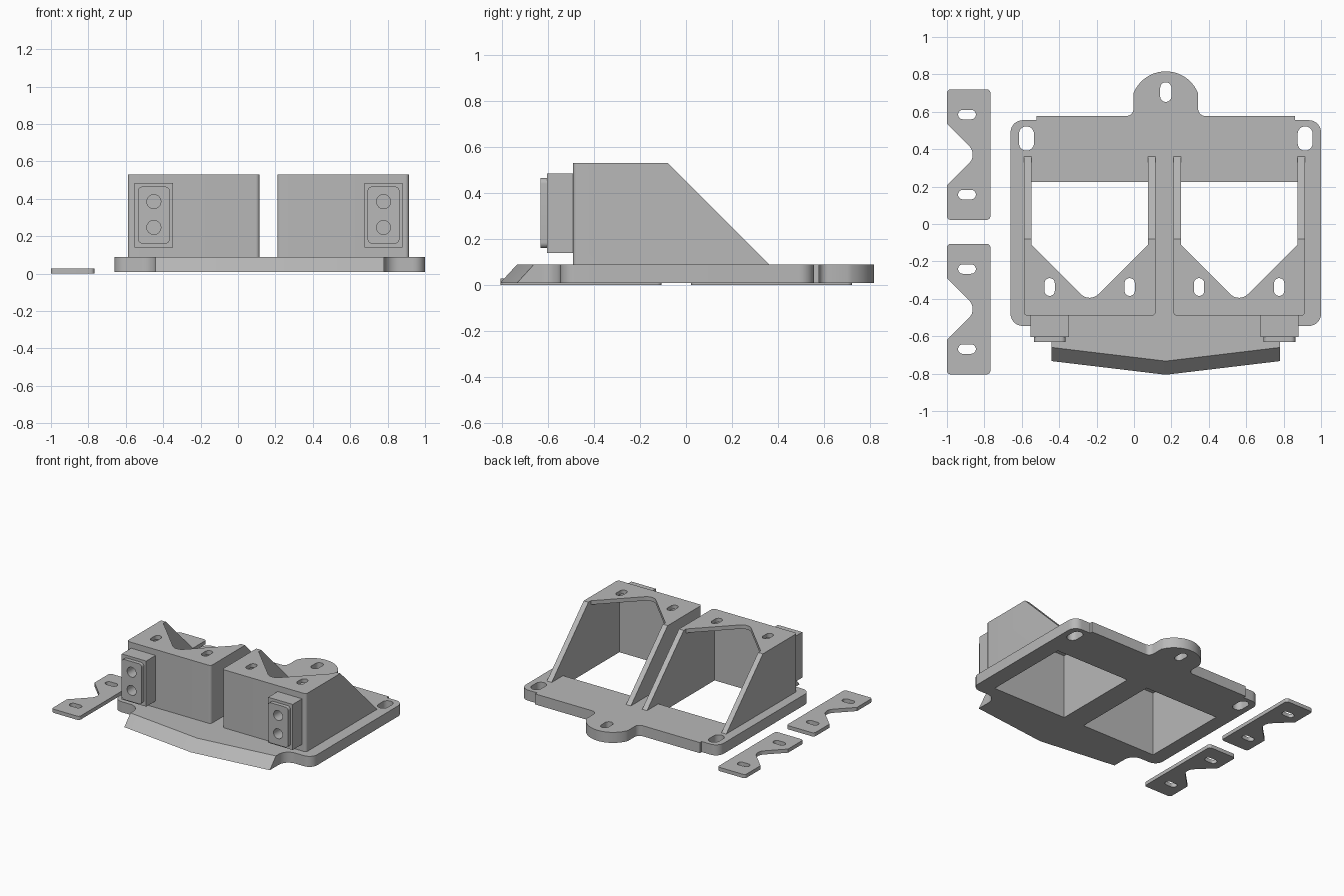
import bpy, bmesh, math
from mathutils import Vector, Matrix

cube = bpy.data.objects.get("Cube")
if cube:
    bpy.data.objects.remove(cube, do_unlink=True)

grey = bpy.data.materials.new("plain grey")
grey.use_nodes = True
colour = (0.48, 0.48, 0.48, 1)
grey.diffuse_color = colour
grey.node_tree.nodes["Principled BSDF"].inputs["Base Color"].default_value = colour


def fillet(points, steps=8):
    """Round the corners of a closed outline; each point is (x, y) or (x, y, radius)."""
    out = []
    for i, p in enumerate(points):
        here = Vector(p[:2])
        r = p[2] if len(p) > 2 else 0
        if not r:
            out.append(here)
            continue
        a = (Vector(points[i - 1][:2]) - here).normalized()
        b = (Vector(points[(i + 1) % len(points)][:2]) - here).normalized()
        half = a.angle(b) / 2
        centre = here + (a + b).normalized() * r / math.sin(half)
        start = here + a * r / math.tan(half) - centre
        end = here + b * r / math.tan(half) - centre
        sweep = math.atan2(start.x * end.y - start.y * end.x, start.dot(end))
        for k in range(steps + 1):
            out.append(centre + Matrix.Rotation(sweep * k / steps, 2) @ start)
    return out


def rect(cx, cy, w, h, r=0):
    w, h = w / 2, h / 2
    return [(cx - w, cy - h, r), (cx + w, cy - h, r), (cx + w, cy + h, r), (cx - w, cy + h, r)]


def slot(cx, cy, w, h):
    return rect(cx, cy, w, h, min(w, h) * 0.499)


def finish(obj):
    obj.data.materials.clear()
    obj.data.materials.append(grey)
    bpy.ops.object.select_all(action="DESELECT")
    obj.select_set(True)
    bpy.context.view_layer.objects.active = obj
    bpy.ops.object.shade_smooth_by_angle(angle=math.radians(30))


def slab(name, outlines, low, high, upright=False):
    """Extrude an outline with holes from low to high, along z, or along -y if upright."""
    curve = bpy.data.curves.new(name, "CURVE")
    curve.dimensions = "2D"
    curve.fill_mode = "BOTH"
    curve.extrude = (high - low) / 2
    for outline in outlines:
        pts = fillet(outline)
        spline = curve.splines.new("POLY")
        spline.points.add(len(pts) - 1)
        for sp, p in zip(spline.points, pts):
            sp.co = (p.x, p.y, 0, 1)
        spline.use_cyclic_u = True
    temp = bpy.data.objects.new(name + "_outline", curve)
    bpy.context.collection.objects.link(temp)
    deps = bpy.context.evaluated_depsgraph_get()
    mesh = bpy.data.meshes.new_from_object(temp.evaluated_get(deps))
    bpy.data.objects.remove(temp, do_unlink=True)
    mesh.transform(Matrix.Translation((0, 0, (low + high) / 2)))
    if upright:
        mesh.transform(Matrix.Rotation(math.pi / 2, 4, "X"))
    bm = bmesh.new()
    bm.from_mesh(mesh)
    bmesh.ops.remove_doubles(bm, verts=bm.verts, dist=0.0002)
    bmesh.ops.recalc_face_normals(bm, faces=bm.faces)
    bm.to_mesh(mesh)
    bm.free()
    obj = bpy.data.objects.new(name, mesh)
    bpy.context.collection.objects.link(obj)
    finish(obj)
    return obj


MID = 0.17
BOXES = {"right": -0.237, "left": 0.562}
BASE, TOP = 0.09, 0.53
FRONT, WALL, HALF = -0.49, 0.04, 0.352
INNER = HALF - WALL

# Base plate with rear tab, two windows and three mounting slots
tab = [(MID + 0.186 * math.cos(math.radians(a)), 0.63 + 0.186 * math.sin(math.radians(a)))
       for a in [22 + 136 * k / 20 for k in range(21)]]
right_x, left_x = tab[-1][0], tab[0][0]
plate = [(-0.44, -0.63), (0.78, -0.63), (0.78, -0.545, 0.08), (1, -0.545, 0.065),
         (1, 0.555, 0.065), (0.86, 0.555), (0.86, 0.577), (left_x, 0.577, 0.04)]
plate += tab
plate += [(right_x, 0.577, 0.04), (-0.52, 0.577), (-0.52, 0.555), (-0.66, 0.555, 0.065),
          (-0.66, -0.545, 0.065), (-0.44, -0.545, 0.08)]
back = 0.225
windows = [rect(cx, (back + FRONT + WALL) / 2, 2 * INNER, back - FRONT - WALL)
           for cx in BOXES.values()]
holes = [slot(-0.575, 0.457, 0.08, 0.13), slot(0.915, 0.457, 0.08, 0.13),
         slot(MID, 0.705, 0.06, 0.105)]
slab("base_plate", [plate] + windows + holes, 0.01, BASE)

# Sloping front lip, pointed in the middle
bm = bmesh.new()
sections = []
for x, y in ((-0.44, -0.66), (MID, -0.733), (0.78, -0.66)):
    sections.append([bm.verts.new(c) for c in ((x, -0.63, 0.01), (x, -0.63, BASE),
                                               (x, y, BASE), (x, y - 0.073, 0.01))])
for a, b in zip(sections, sections[1:]):
    for i in range(4):
        j = (i + 1) % 4
        bm.faces.new((a[i], a[j], b[j], b[i]))
bm.faces.new(sections[0])
bm.faces.new(sections[-1])
bmesh.ops.recalc_face_normals(bm, faces=bm.faces)
lip_mesh = bpy.data.meshes.new("front_lip")
bm.to_mesh(lip_mesh)
bm.free()
lip = bpy.data.objects.new("front_lip", lip_mesh)
bpy.context.collection.objects.link(lip)
finish(lip)

for side, cx in BOXES.items():
    # Three-sided housing: U-shaped wall plus a notched, slotted roof
    l, r, li, ri, rear = cx - HALF, cx + HALF, cx - INNER, cx + INNER, 0.45
    front = [(l, FRONT, 0.02), (r, FRONT, 0.02)]
    walls = front + [(r, rear), (ri, rear), (ri, FRONT + WALL), (li, FRONT + WALL),
                     (li, rear), (l, rear)]
    roof = front + [(r, 0.1), (ri, 0.1), (ri, -0.11), (cx, -0.11 - INNER, 0.066),
                    (li, -0.11), (li, 0.1), (l, 0.1)]
    slots = [slot(cx + d, -0.337, 0.055, 0.095) for d in (-0.214, 0.214)]
    housing = slab(side + "_housing", [walls], BASE, TOP - 0.03)
    cover = slab(side + "_roof", [roof] + slots, TOP - 0.03, TOP)
    union = housing.modifiers.new("union", "BOOLEAN")
    union.operation = "UNION"
    union.solver = "EXACT"
    union.object = cover
    bpy.context.view_layer.objects.active = housing
    bpy.ops.object.modifier_apply(modifier="union")
    bpy.data.objects.remove(cover, do_unlink=True)

    # Cut the back of the housing to a 45 degree slope
    bm = bmesh.new()
    bm.from_mesh(housing.data)
    cut = bmesh.ops.bisect_plane(bm, geom=bm.verts[:] + bm.edges[:] + bm.faces[:],
                                 plane_co=(0, -0.08, TOP), plane_no=(0, 1, 1), clear_outer=True)
    rim = [e for e in cut["geom_cut"] if isinstance(e, bmesh.types.BMEdge)]
    bmesh.ops.holes_fill(bm, edges=rim, sides=0)
    bmesh.ops.recalc_face_normals(bm, faces=bm.faces)
    bm.to_mesh(housing.data)
    bm.free()
    finish(housing)

    # Front connector block with a raised rounded face and two round holes
    bx = -0.45 if side == "right" else 0.778
    rounds = [slot(bx, z, 0.075, 0.075) for z in (0.247, 0.385)]
    slab(side + "_connector_block", [rect(bx, 0.313, 0.205, 0.345)] + rounds,
         -FRONT, 0.603, upright=True)
    slab(side + "_connector_face", [rect(bx, 0.313, 0.17, 0.305, 0.025)] + rounds,
         0.603, 0.632, upright=True)

# Two loose notched brackets beside the plate
for name, cy in (("rear_bracket", 0.371), ("front_bracket", -0.455)):
    x0, x1, h = -1, -0.768, 0.349
    outline = [(x0, cy - h, 0.02), (x1, cy - h, 0.02), (x1, cy + h, 0.02), (x0, cy + h, 0.02),
               (x0, cy + 0.165), (x0 + 0.165, cy, 0.066), (x0, cy - 0.165)]
    slots = [slot(-0.893, cy + d, 0.095, 0.05) for d in (-0.214, 0.214)]
    slab(name, [outline] + slots, 0, 0.028)
